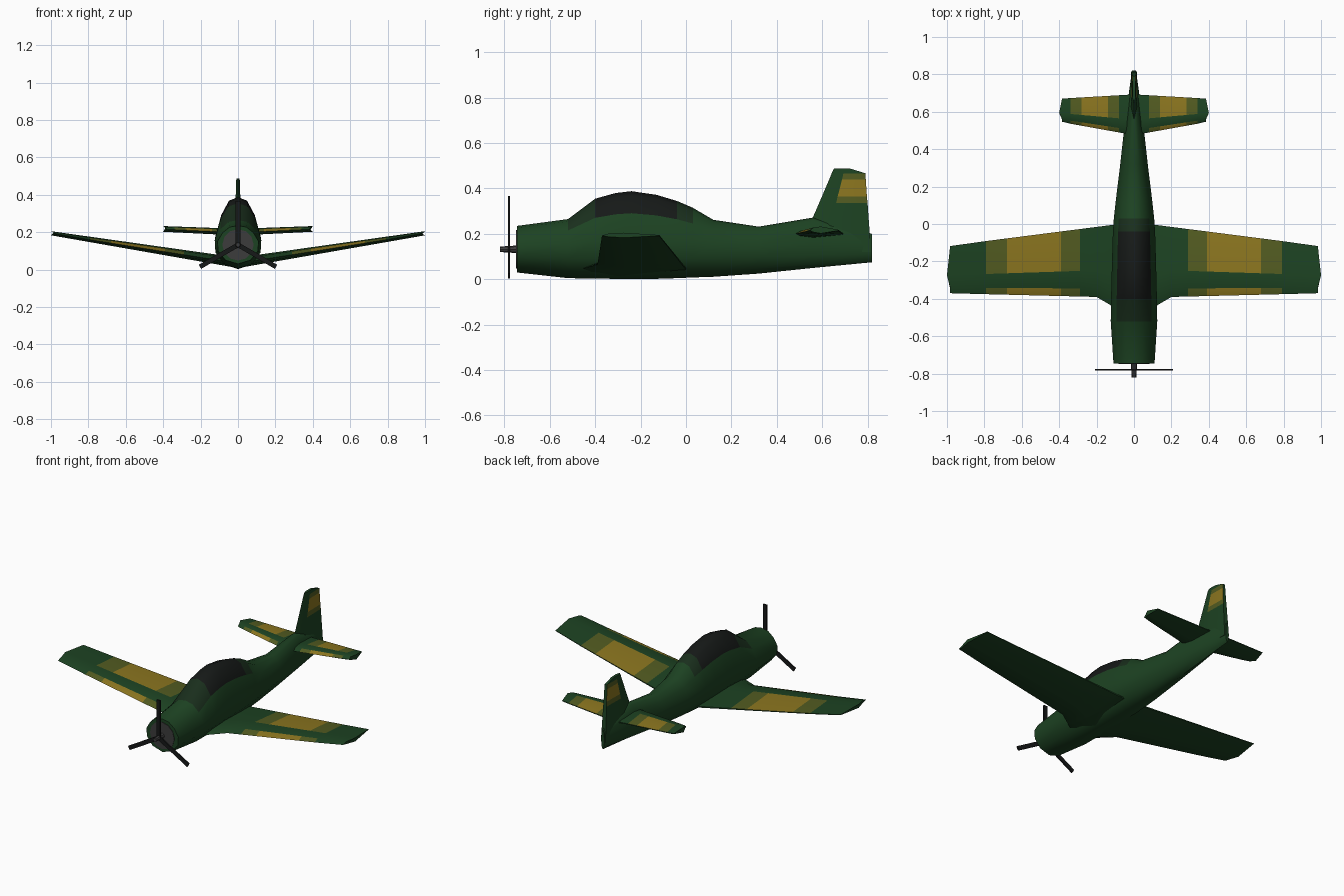
import bpy, bmesh, math
from mathutils import Matrix

if "Cube" in bpy.data.objects:
    bpy.data.objects.remove(bpy.data.objects["Cube"])


def material(name, rgb):
    m = bpy.data.materials.new(name)
    m.diffuse_color = (*rgb, 1)
    m.use_nodes = True
    m.node_tree.nodes["Principled BSDF"].inputs["Base Color"].default_value = m.diffuse_color
    return m


PAINT = [material("green", (0.012, 0.055, 0.016)),
         material("ochre", (0.26, 0.18, 0.014)),
         material("olive", (0.085, 0.105, 0.015)),
         material("glass", (0.008, 0.010, 0.009)),
         material("glass_edge", (0.010, 0.028, 0.012))]
GREEN, OCHRE, OLIVE, GLASS, EDGE = range(5)
DARK = material("dark_metal", (0.045, 0.045, 0.045))
BLACK = material("blade_black", (0.008, 0.009, 0.009))


def finish(bm, name, mats, angle=40):
    me = bpy.data.meshes.new(name)
    bm.to_mesh(me)
    bm.free()
    for m in mats:
        me.materials.append(m)
    ob = bpy.data.objects.new(name, me)
    bpy.context.collection.objects.link(ob)
    bpy.ops.object.select_all(action='DESELECT')
    ob.select_set(True)
    bpy.context.view_layer.objects.active = ob
    bpy.ops.object.shade_smooth_by_angle(angle=math.radians(angle))
    return ob


def loft(name, rings, closed, caps, paint, angle=40):
    """Skin one half through the rings, and its mirror image over x = 0."""
    bm = bmesh.new()
    for side in (1, -1):
        vs = [[bm.verts.new((side * x, y, z)) for x, y, z in r] for r in rings]
        n = len(rings[0])
        for i in range(len(rings) - 1):
            for j in range(n if closed else n - 1):
                k = (j + 1) % n
                f = bm.faces.new((vs[i][j], vs[i][k], vs[i + 1][k], vs[i + 1][j]))
                f.material_index = paint(i, j)
        for c in caps:
            bm.faces.new(vs[c])
    bmesh.ops.remove_doubles(bm, verts=bm.verts, dist=1e-5)
    bmesh.ops.recalc_face_normals(bm, faces=bm.faces)
    return finish(bm, name, PAINT, angle)


# Fuselage with canopy hump: y, bottom, top, half width
stations = [(-.745, .03, .235, .112), (-.52, .005, .265, .127),
            (-.40, .003, .355, .125), (-.31, .002, .380, .123),
            (-.24, .002, .388, .121), (-.13, .002, .372, .118),
            (-.04, .005, .345, .115), (.03, .008, .315, .110),
            (.12, .011, .262, .100), (.32, .025, .232, .075),
            (.56, .050, .272, .048), (.82, .075, .200, .011)]


def body_ring(y, zb, zt, w, zm=.133):
    low, up = zm - zb, zt - zm
    return [(0, y, zb), (.6 * w, y, zm - .8 * low), (.95 * w, y, zm - .33 * low),
            (.98 * w, y, zm + .17 * up), (.74 * w, y, zm + .62 * up),
            (.40 * w, y, zm + .92 * up), (0, y, zt)]


def body_paint(i, j):
    if j < 4 or not 1 <= i <= 6:
        return GREEN
    return EDGE if i in (1, 6) else GLASS


loft("fuselage", [body_ring(*s) for s in stations], False, (0, -1), body_paint, 50)

# Wing and tailplane share one aerofoil: chord fraction, height fraction
FOIL = [(0, .45), (.12, .85), (.38, 1), (1, .55), (1, .4), (.38, 0), (.1, .2)]


def foil_ring(x, lead, trail, zb, t, tip=0):
    return [(x - tip * (abs(c - .38) > .2), lead + c * (trail - lead), zb + h * t)
            for c, h in FOIL]


def wing_ring(x, tip=0, flare=0):
    return foil_ring(x, -.395 + .025 * x - flare, .01 - .128 * x,
                     .008 + .175 * x, .056 - .034 * x, tip)


def patch(first):
    def paint(i, j):
        if j not in (0, 2) or not first <= i <= first + 2:
            return GREEN
        return OCHRE if i == first + 1 else OLIVE
    return paint


loft("wing", [wing_ring(0, flare=.11), wing_ring(.12, flare=.045)]
     + [wing_ring(x) for x in (.2, .29, .39, .68, .79)] + [wing_ring(1, .017)],
     True, (-1,), patch(3))


def tail_ring(x, tip=0):
    return foil_ring(x, .475 + .18 * x, .693 - .058 * x, .182 + .05 * x, .036 - .014 * x, tip)


loft("tailplane", [tail_ring(x) for x in (0, .08, .14, .28, .34)] + [tail_ring(.4, .015)],
     True, (-1,), patch(1))

# Fin: z, leading y, trailing y, half thickness
fin = [(.12, .47, .816, .020), (.275, .56, .804, .016), (.335, .586, .800, .014),
       (.365, .599, .797, .013), (.44, .631, .792, .011), (.467, .642, .790, .010),
       (.487, .651, .725, .009)]
loft("fin", [[(h * t, a + c * (b - a), z) for c, h in ((0, 0), (.35, 1), (1, .8), (1, 0))]
             for z, a, b, t in fin], False, (0, -1),
     lambda i, j: (GREEN, GREEN, OLIVE, OCHRE, OLIVE, GREEN)[i] if j == 1 else GREEN)


# Engine face and propeller hub along y
def turned(name, y0, y1, r0, r1, sides, mat, z=.132):
    bm = bmesh.new()
    bmesh.ops.create_cone(bm, cap_ends=True, segments=sides, radius1=r0, radius2=r1,
                          depth=y1 - y0)
    bm.transform(Matrix.Translation((0, (y0 + y1) / 2, z)) @ Matrix.Rotation(-math.pi / 2, 4, 'X'))
    return finish(bm, name, [mat])


turned("engine_face", -.748, -.735, .084, .084, 12, DARK)
turned("propeller_hub", -.82, -.74, .012, .017, 8, DARK)

# Three propeller blades
for k in range(3):
    bm = bmesh.new()
    bmesh.ops.create_cube(bm, size=1)
    bm.transform(Matrix.Translation((0, -.78, .132))
                 @ Matrix.Rotation(k * math.tau / 3, 4, 'Y')
                 @ Matrix.Translation((0, 0, .1175))
                 @ Matrix.Diagonal((.025, .009, .235, 1)))
    finish(bm, f"propeller_blade_{k + 1}", [BLACK])
